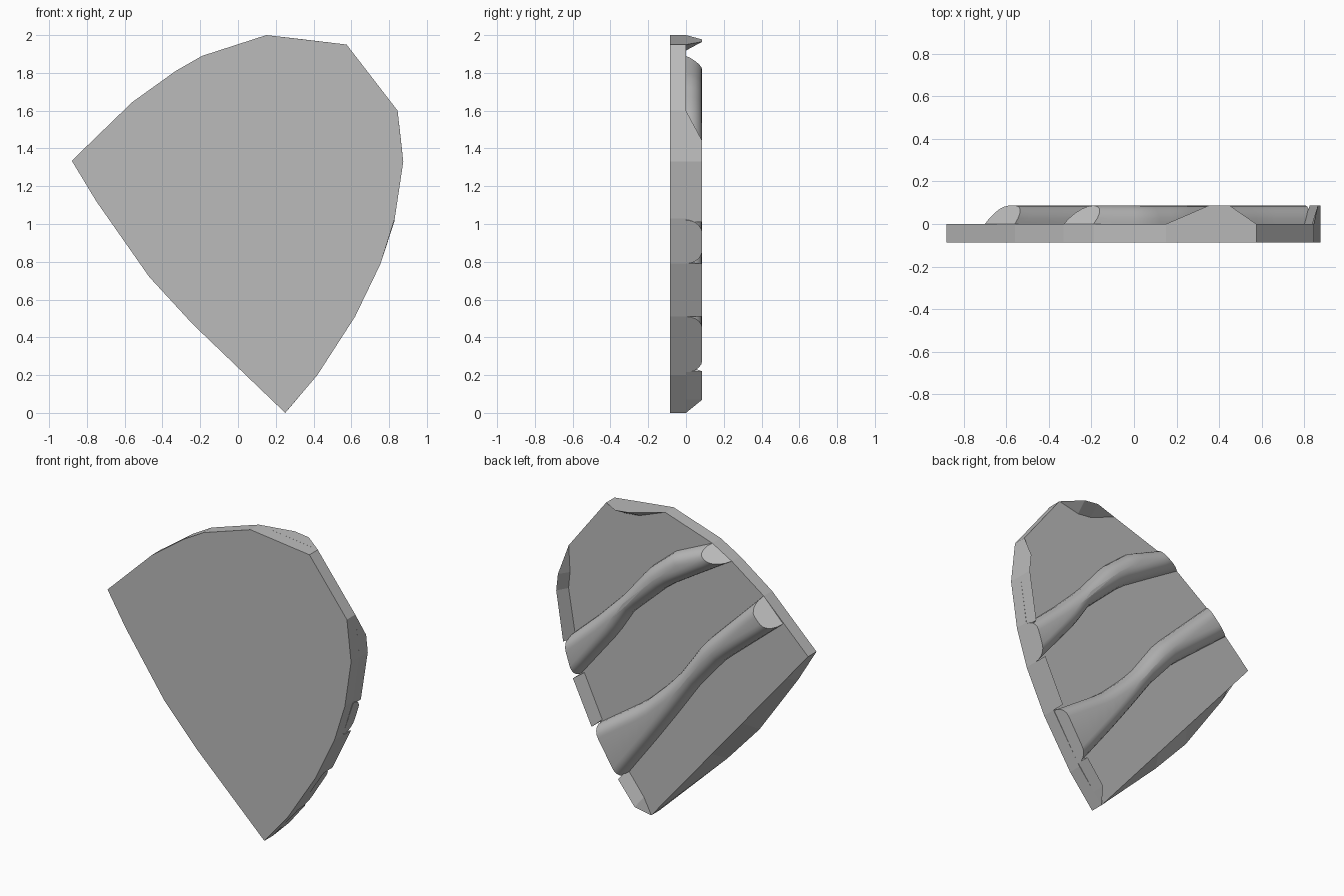
import bpy, bmesh, math
from mathutils import Vector

cube = bpy.data.objects.get("Cube")
if cube:
    bpy.data.objects.remove(cube, do_unlink=True)

H = 0.086          # half of the total depth
CENTRE = Vector((0.1, 1.1))

grey = bpy.data.materials.new("plain grey")
grey.use_nodes = True
COLOUR = (0.5, 0.5, 0.5, 1)
grey.diffuse_color = COLOUR
grey.node_tree.nodes["Principled BSDF"].inputs["Base Color"].default_value = COLOUR


def loft(name, rings, closed=True, smooth=0):
    """Join rings of equal point count, capping both ends."""
    bm = bmesh.new()
    rows = [[bm.verts.new(p) for p in ring] for ring in rings]
    n = len(rows[0])
    for a, b in zip(rows, rows[1:]):
        for i in range(n):
            j = (i + 1) % n
            bm.faces.new((a[i], a[j], b[j], b[i]))
    bm.faces.new(rows[0])
    bm.faces.new(rows[-1])
    bmesh.ops.remove_doubles(bm, verts=bm.verts, dist=0.0005)
    bmesh.ops.recalc_face_normals(bm, faces=bm.faces)
    mesh = bpy.data.meshes.new(name)
    bm.to_mesh(mesh)
    bm.free()
    mesh.materials.append(grey)
    obj = bpy.data.objects.new(name, mesh)
    bpy.context.collection.objects.link(obj)
    if smooth:
        bpy.ops.object.select_all(action='DESELECT')
        obj.select_set(True)
        bpy.context.view_layer.objects.active = obj
        bpy.ops.object.shade_smooth_by_angle(angle=math.radians(smooth))
    return obj


# Slab: curved edge from the bottom tip round to the left tip
rim = [(.25, 0), (.42, .2), (.62, .51), (.755, .79), (.83, 1.03), (.875, 1.33),
       (.845, 1.6), (.575, 1.95), (.15, 2), (-.19, 1.89), (-.33, 1.81),
       (-.56, 1.645), (-.88, 1.335)]
# Lower left edge bows out at the front and is straight at the back
bow = [(-.75, 1.12), (-.47, .72), (-.24, .47)]
tip, corner = Vector(rim[0]), Vector(rim[-1])
along = (tip - corner).normalized()
chord = [corner + along * (Vector(p) - corner).dot(along) for p in bow]
loft("slab", [[(x, -H, z) for x, z in rim + bow],
              [(x, 0, z) for x, z in rim + [tuple(c) for c in chord]]])


def resample(points, count):
    pts = [Vector(p) for p in points]
    total = sum((b - a).length for a, b in zip(pts, pts[1:]))
    out = []
    for k in range(count):
        d = total * k / (count - 1)
        for a, b in zip(pts, pts[1:]):
            step = (b - a).length
            if d <= step + 1e-6:
                out.append(a.lerp(b, min(d / step, 1)))
                break
            d -= step
    return out


def ridge(name, upper, lower, count=20):
    """Rounded band between two edge lines, sloped down at its first end."""
    shoulder = [(0.075 * (1 - math.cos(t)), H * math.sin(t))
                for t in (math.pi / 2 * k / 5 for k in range(6))]
    ups, lows = resample(upper, count), resample(lower, count)
    run = ((ups[1] + lows[1]) - (ups[0] + lows[0])).normalized()
    rings = []
    for k, (u, l) in enumerate(zip(ups, lows)):
        across = (l - u).normalized()
        half = [(u + across * d, y) for d, y in shoulder]
        half += [(l - across * d, y) for d, y in reversed(shoulder)]
        # the end face leans back with height
        lean = 0.9 * max(0, 1 - k / 4)
        rings.append([(p.x + run.x * y * lean, y, p.y + run.y * y * lean)
                      for p, y in half])
    return loft(name, rings, smooth=35)


ridge("upper_ridge",
      [(-.19, 1.89), (.07, 1.77), (.25, 1.62), (.43, 1.4), (.62, 1.21), (.83, 1.02)],
      [(-.33, 1.81), (-.1, 1.67), (.11, 1.54), (.37, 1.3), (.48, 1.13), (.755, .79)])
ridge("lower_ridge",
      [(-.56, 1.645), (-.15, 1.24), (.02, 1), (.11, .9), (.28, .74), (.615, .51)],
      [(-.7, 1.5), (-.29, 1.16), (-.1, .94), (.04, .74), (.2, .52), (.43, .215)])


def lip(name, points, inset):
    """Raised wedge on the rim; points are x, z and height."""
    rings = []
    for x, z, y in points:
        p = Vector((x, z))
        q = p + (CENTRE - p).normalized() * (inset if y else 0)
        rings.append([(x, 0, z), (x, y, z), (q.x, 0, q.y)])
    return loft(name, rings)


lip("bottom_lip", [(.25, 0, 0), (.31, .07, H), (.43, .22, H)], .035)
lip("lower_side_lip", [(.62, .51, H), (.755, .79, H)], .025)
lip("upper_side_lip", [(.825, 1.01, H), (.875, 1.33, H), (.863, 1.44, H),
                       (.845, 1.6, 0)], .03)
lip("top_lip", [(.575, 1.95, 0), (.45, 1.965, H), (.35, 1.977, H), (.15, 2, 0)], .05)
